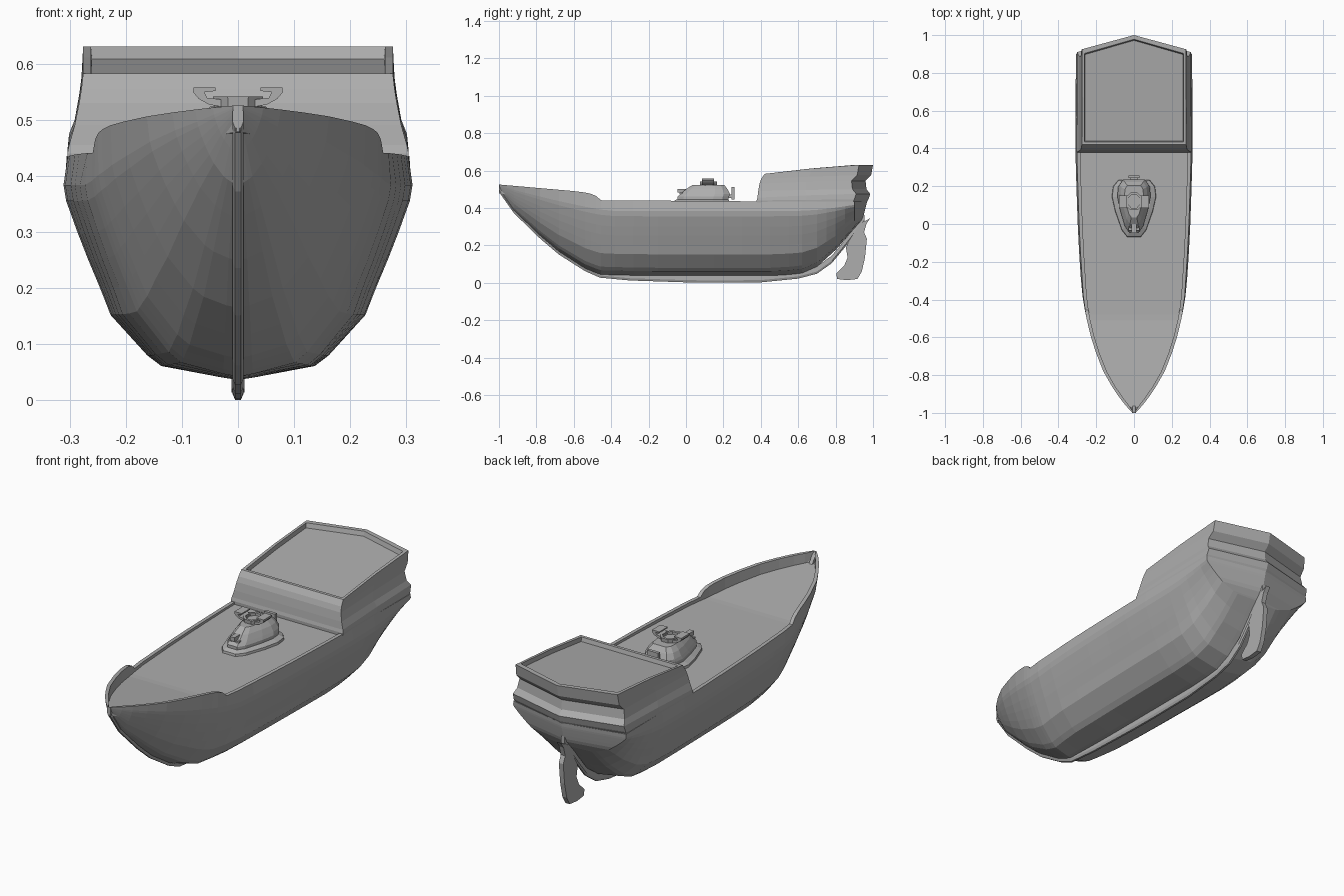
import bpy, bmesh, math

if "Cube" in bpy.data.objects:
    bpy.data.objects.remove(bpy.data.objects["Cube"])

grey = bpy.data.materials.new("plain_grey")
grey.diffuse_color = (0.42, 0.42, 0.42, 1)
grey.use_nodes = True
grey.node_tree.nodes["Principled BSDF"].inputs["Base Color"].default_value = grey.diffuse_color


def interp(table, v):
    if v <= table[0][0]:
        return table[0][1]
    for (a, fa), (b, fb) in zip(table, table[1:]):
        if v <= b:
            return fa + (fb - fa) * (v - a) / (b - a)
    return table[-1][1]


def finish(name, bm):
    bmesh.ops.remove_doubles(bm, verts=bm.verts, dist=0.0002)
    bmesh.ops.recalc_face_normals(bm, faces=bm.faces)
    me = bpy.data.meshes.new(name)
    bm.to_mesh(me)
    bm.free()
    me.materials.append(grey)
    ob = bpy.data.objects.new(name, me)
    bpy.context.collection.objects.link(ob)
    return ob


def add_loft(bm, rings, caps=(True, True)):
    vs = [[bm.verts.new(p) for p in r] for r in rings]
    n = len(rings[0])
    for a, b in zip(vs, vs[1:]):
        for i in range(n):
            j = (i + 1) % n
            bm.faces.new((a[i], a[j], b[j], b[i]))
    if caps[0]:
        bm.faces.new(vs[0])
    if caps[1]:
        bm.faces.new(vs[-1])
    return vs


def loft(name, rings):
    bm = bmesh.new()
    add_loft(bm, rings)
    return finish(name, bm)


def mirror_ring(half):
    return half + [(-x, y, z) for x, y, z in reversed(half) if x > 1e-6]


def box(name, x0, x1, y0, y1, z0, z1):
    return loft(name, [[(x0, y0, z), (x1, y0, z), (x1, y1, z), (x0, y1, z)] for z in (z0, z1)])


# hull: cross-sections blended from a round midship to a sharp bow
WIDTH = [(-1, .008), (-.96, .045), (-.9, .092), (-.8, .155), (-.7, .197), (-.6, .23), (-.5, .256),
         (-.4, .273), (-.2, .288), (0, .298), (.2, .305), (.4, .311), (.9, .311)]
BOTTOM = [(-1, .50), (-.92, .385), (-.78, .25), (-.68, .165), (-.54, .075), (-.46, .042), (-.2, .036),
          (.5, .036), (.62, .05), (.7, .085), (.8, .175), (.9, .29)]
SHEER = [(-1, .525), (-.5, .45), (-.4, .435)]
RAIL = [(-1, .525), (-.6, .49), (-.52, .48), (-.48, .464), (-.455, .441), (.38, .435)]
DECK = [(-1, .478), (-.5, .425)]
BLEND = [(-1, 1), (-.75, .75), (-.3, 0), (.6, 0), (.9, .3)]
LEVEL = [0, .0125, .0625, .11, .29, .41, .54, .66, .8, .87, 1]
MID = [0, .1, .44, .52, .73, .79, .86, .92, .985, 1, .975]
BOW = [0, .1, .22, .32, .55, .66, .76, .84, .92, .95, 1]


def half_section(y):
    w, b, s, k = interp(WIDTH, y), interp(BOTTOM, y), interp(SHEER, y), interp(BLEND, y)
    pts = [(w * (m * (1 - k) + f * k), y, b + (s - b) * t) for t, m, f in zip(LEVEL, MID, BOW)]
    top, deck = interp(RAIL, y), interp(DECK, y)
    pts[-1] = (pts[-1][0], y, top)
    inner = max(pts[-1][0] - .018, .002)
    return pts + [(inner, y, top), (inner, y, deck), (0, y, deck)]


stations = [-1, -.96, -.92, -.86, -.78, -.68, -.6, -.54, -.51, -.48, -.455, -.38, -.28, -.15, 0, .15,
            .3, .45, .55, .62, .7, .75, .8, .85, .9]
bm = bmesh.new()
add_loft(bm, [mirror_ring(half_section(y)) for y in stations], (True, False))
# pointed transom closing the stern
end = half_section(.9)
centre = [(0, interp([(.29, .9), (.34, .945), (.44, .97)], p[2]), p[2]) for p in end[:11]]
for side in (1, -1):
    rim = [bm.verts.new((side * x, y, z)) for x, y, z in end]
    mid = [bm.verts.new(p) for p in centre]
    for i in range(10):
        bm.faces.new((rim[i], rim[i + 1], mid[i + 1], mid[i]))
    bm.faces.new((rim[10], rim[11], rim[12], rim[13], mid[10]))
finish("hull", bm)

# keel, running from stem to stern post
keel = [(-1, .485), (-.92, .372), (-.78, .236), (-.68, .151), (-.54, .062), (-.46, .027), (-.3, .012), (0, .002),
        (.15, 0), (.4, .002), (.6, .022), (.7, .048), (.78, .105), (.85, .19), (.955, .325)]
loft("keel", [mirror_ring([(.005, y, z), (.010, y, z + .012), (.009, y, z + .04)]) for y, z in keel])

# rudder
blade = [(.985, .345), (.965, .315), (.952, .27), (.967, .235), (.957, .135), (.94, .06), (.917, .02), (.86, .014),
         (.808, .02), (.803, .05), (.845, .09), (.864, .134), (.855, .19), (.89, .25), (.93, .315)]
loft("rudder", [[(x, y, z) for y, z in blade] for x in (-.012, .012)])

# aft castle: half width, front y, rear y, front z, rear z
levels = [(.300, .38, .95, .40, .40), (.304, .378, .975, .44, .445), (.301, .382, .985, .455, .475),
          (.291, .386, .965, .49, .50), (.283, .393, .96, .53, .545), (.279, .402, .99, .555, .575),
          (.276, .42, 1.0, .582, .63), (.262, .435, .978, .582, .63), (.260, .44, .972, .562, .608)]
rings = []
for w, f, p, zf, zb in levels:
    side = p - .075
    rings.append([(w, f, zf), (w, (f + side) / 2, zf + (zb - zf) * .6), (w, side, zb), (0, p, zb),
                  (-w, side, zb), (-w, (f + side) / 2, zf + (zb - zf) * .6), (-w, f, zf)])
loft("aft_castle", rings)


# deckhouse: teardrop plan, narrow towards the bow
def tear(w, y0, y1, z):
    n = y1 - y0
    return mirror_ring([(.3 * w, y0, z), (.55 * w, y0 + .12 * n, z), (.85 * w, y0 + .45 * n, z),
                        (w, y0 + .7 * n, z), (.95 * w, y0 + .88 * n, z), (.7 * w, y1, z)])


loft("deckhouse_base", [tear(.118, -.07, .235, .42), tear(.115, -.067, .232, .436), tear(.092, -.048, .226, .446)])
loft("deckhouse", [tear(.088, -.045, .225, .44), tear(.088, -.045, .23, .46), tear(.083, -.03, .235, .474),
                   tear(.07, 0, .222, .50), tear(.05, .035, .205, .523)])
box("prow_lamp", -.012, .012, -.045, 0, .482, .502)
box("rear_post", -.03, .03, .243, .258, .445, .512)
box("rear_bracket", -.022, .022, .21, .245, .452, .472)
for s in (1, -1):
    box("side_window", s * .01, s * .028, -.034, .0, .474, .482)

# ring rail on the roof
ring = bmesh.new()
rows = [[] for _ in range(4)]
for i in range(8):
    a = math.tau * (i + .5) / 8
    for row, (r, z) in zip(rows, ((.046, .52), (.048, .541), (.036, .541), (.036, .528))):
        row.append((r * math.cos(a), .12 + r * 1.05 * math.sin(a), z))
add_loft(ring, rows)
finish("roof_ring", ring)

# hooked arms to each side of the roof
hook = [(.03, .523), (.052, .527), (.070, .537), (.080, .549), (.079, .557), (.04, .557), (.04, .551),
        (.060, .549), (.055, .539), (.03, .536)]
for s in (1, -1):
    loft("roof_arm", [[(s * x, y, z) for x, z in hook] for y in (.085, .15)])
